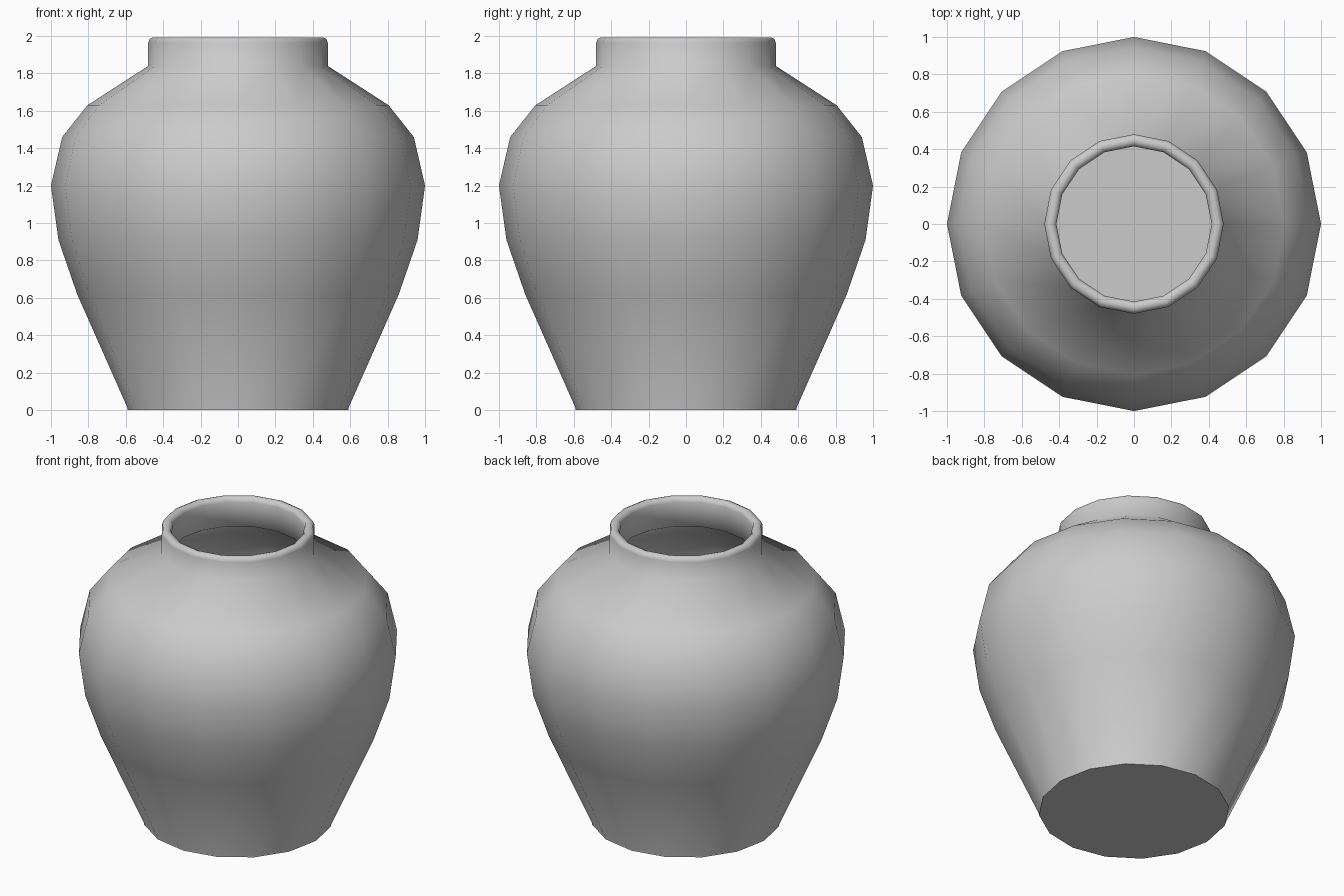
import bpy, bmesh, math
from mathutils import Vector

if "Cube" in bpy.data.objects:
    bpy.data.objects.remove(bpy.data.objects["Cube"])

SIDES = 16

# Half profile (radius, height): outside from base to rim, then down the inside
profile = [
    (0.0, 0.0), (0.59, 0.0), (0.59, 0.01), (0.86, 0.62), (0.96, 0.91), (1.0, 1.20),
    (0.94, 1.46), (0.805, 1.63), (0.48, 1.84), (0.48, 1.965),
    (0.472, 1.985), (0.455, 1.993), (0.44, 1.993), (0.423, 1.985), (0.415, 1.965),
    (0.415, 1.80), (0.765, 1.58), (0.885, 1.43), (0.94, 1.20), (0.90, 0.92),
    (0.805, 0.64), (0.555, 0.06), (0.0, 0.06),
]

# Spin the profile around z
bm = bmesh.new()
verts = [bm.verts.new((r, 0, z)) for r, z in profile]
edges = [bm.edges.new(pair) for pair in zip(verts, verts[1:])]
bmesh.ops.spin(bm, geom=verts + edges, cent=(0, 0, 0), axis=(0, 0, 1),
               angle=math.tau, steps=SIDES, use_merge=True)
bmesh.ops.remove_doubles(bm, verts=bm.verts, dist=0.0005)
bmesh.ops.recalc_face_normals(bm, faces=bm.faces)

mesh = bpy.data.meshes.new("vase")
bm.to_mesh(mesh)
bm.free()
vase = bpy.data.objects.new("vase", mesh)
bpy.context.collection.objects.link(vase)

# Smooth body with a sharp base edge
bpy.context.view_layer.objects.active = vase
vase.select_set(True)
bpy.ops.object.shade_smooth_by_angle(angle=math.radians(60))
